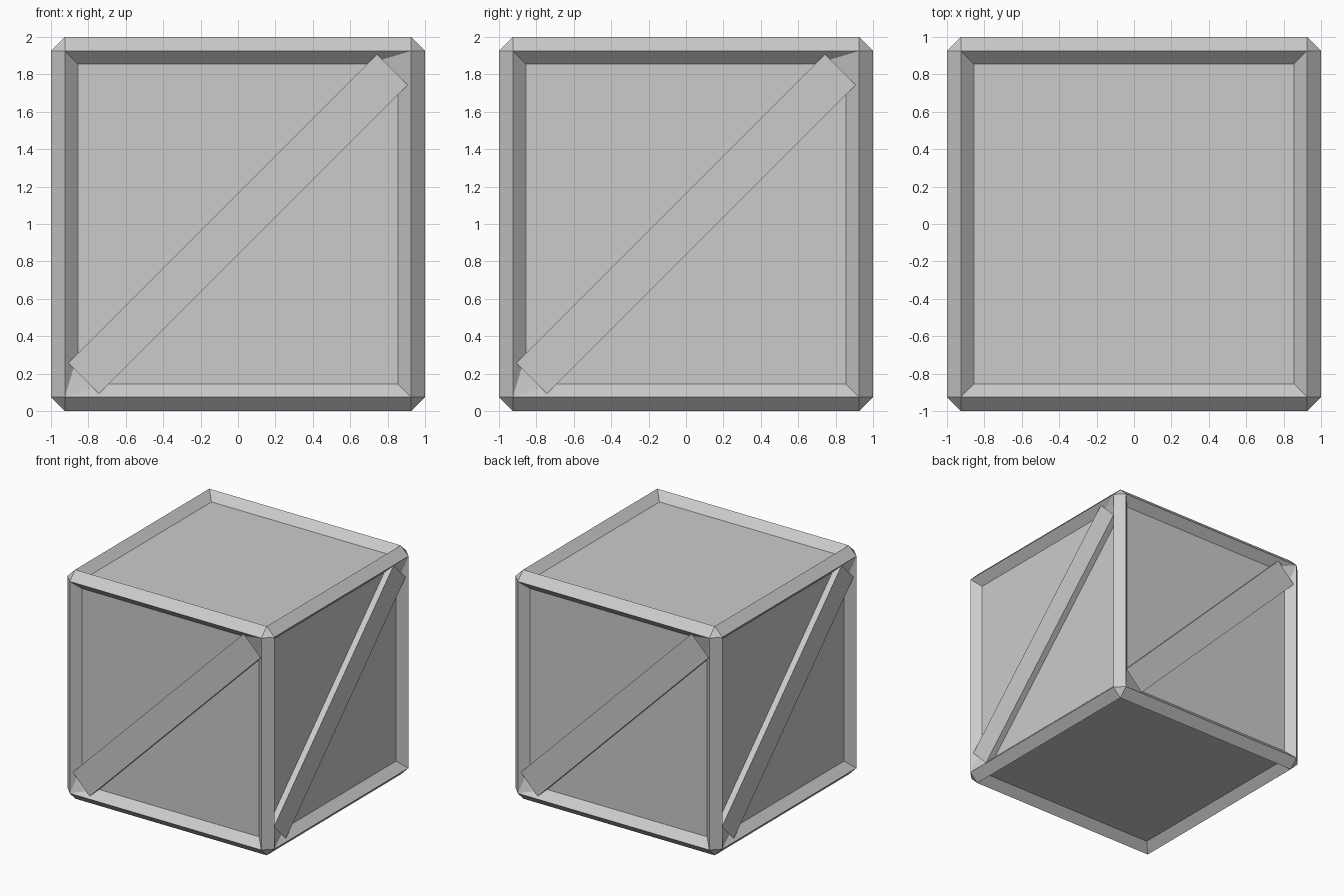
import bpy, bmesh
from math import pi
from mathutils import Matrix, Vector

if "Cube" in bpy.data.objects:
    bpy.data.objects.remove(bpy.data.objects["Cube"])

BEVEL, LIP = 0.075, 0.07
RIDGE = 1 - BEVEL          # sharp ridge around each panel
PANEL = RIDGE - LIP        # half size of the recessed panel
FLOOR = 1 - LIP            # distance of the panel from the centre
NEAR = 0.69                # where the brace meets the panel edge
OUT = 0.053                # how far the brace flares out and stands proud


def finish(bm, name):
    bmesh.ops.recalc_face_normals(bm, faces=bm.faces[:])
    mesh = bpy.data.meshes.new(name)
    bm.to_mesh(mesh)
    bm.free()
    obj = bpy.data.objects.new(name, mesh)
    bpy.context.collection.objects.link(obj)
    obj.location.z = 1
    return obj


# Crate body: chamfered cube with six sloped, recessed panels
bm = bmesh.new()
bmesh.ops.create_cube(bm, size=2)
bmesh.ops.bevel(bm, geom=bm.edges[:], offset=BEVEL, segments=1,
                profile=0.5, affect='EDGES')
bm.normal_update()
panels = [f for f in bm.faces if f.calc_area() > 1]
bmesh.ops.inset_individual(bm, faces=panels, thickness=LIP, use_even_offset=True)
for f in panels:
    c = f.calc_center_median().normalized()
    for v in f.verts:
        v.co -= c * LIP
finish(bm, "crate_body")


def add_solid(bm, points, faces):
    # points are (across, up, outward) on the front side
    vs = [bm.verts.new((u, -d, w)) for u, w, d in points]
    for f in faces:
        bm.faces.new([vs[i] for i in f])


def brace(name, angle):
    bm = bmesh.new()
    # Diagonal plank, flaring at both ends
    base = [(-PANEL, -NEAR), (-NEAR, -PANEL), (PANEL, NEAR), (NEAR, PANEL)]
    pts = [(u, w, FLOOR) for u, w in base]
    for i, (u, w) in enumerate(base):
        s = -OUT if i < 2 else OUT
        pts.append((u + s, w + s, FLOOR + OUT))
    sides = [(i, (i + 1) % 4, (i + 1) % 4 + 4, i + 4) for i in range(4)]
    add_solid(bm, pts, [(0, 1, 2, 3), (4, 5, 6, 7)] + sides)
    # Sloped corner fillers behind the plank ends
    for s in (-1, 1):
        add_solid(bm, [(s * RIDGE, s * RIDGE, 1), (s * PANEL, s * NEAR, FLOOR),
                       (s * NEAR, s * PANEL, FLOOR), (s * PANEL, s * PANEL, FLOOR)],
                  [(0, 1, 2), (0, 1, 3), (0, 2, 3), (1, 2, 3)])
    bmesh.ops.transform(bm, matrix=Matrix.Rotation(angle, 4, 'Z'), verts=bm.verts[:])
    finish(bm, name)


# One brace on each of the four upright sides
for i, side in enumerate(("front", "right", "back", "left")):
    brace(side + "_brace", i * pi / 2)
